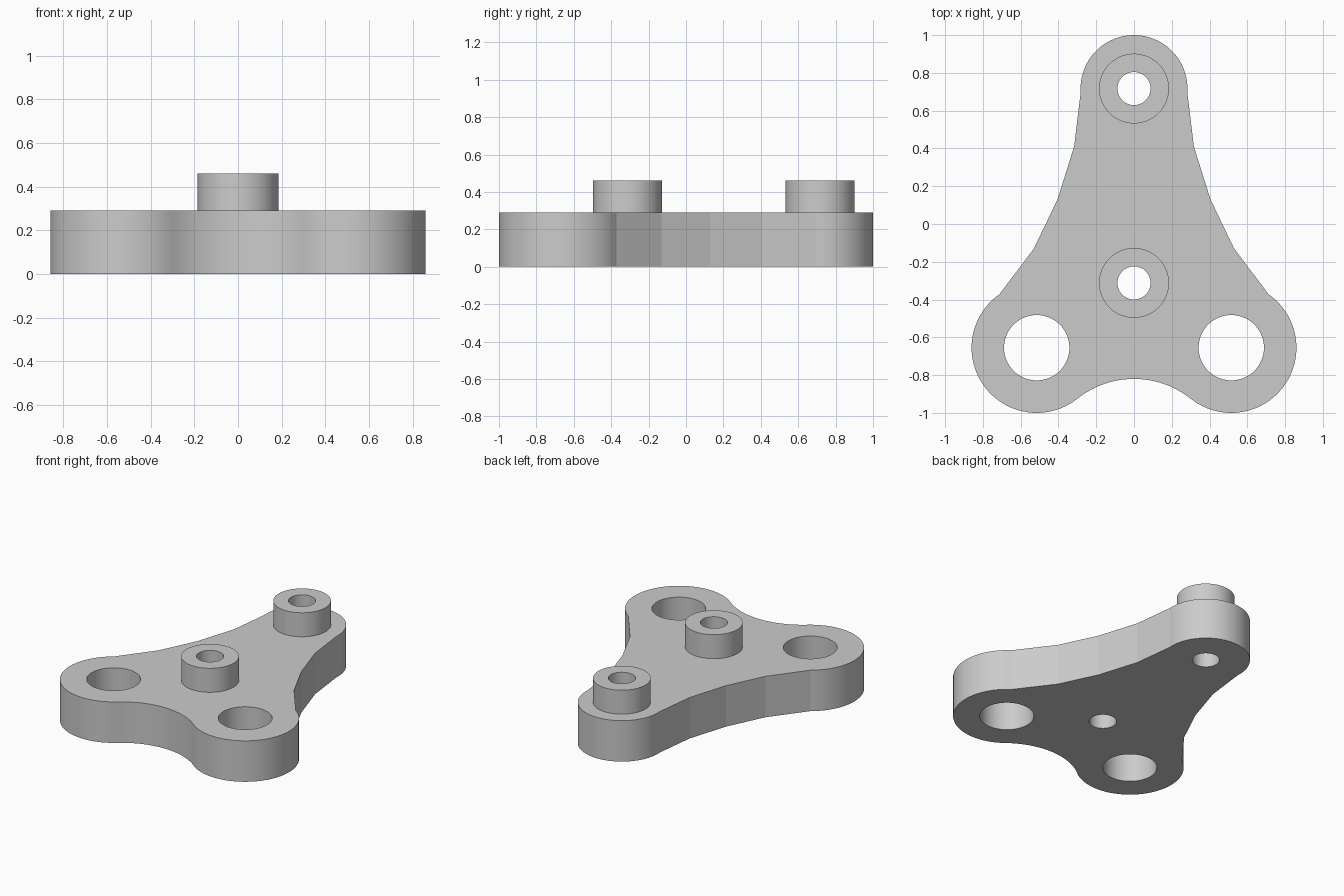
import bpy, bmesh, math

cube = bpy.data.objects.get("Cube")
if cube:
    bpy.data.objects.remove(cube)

GREY = (0.6, 0.6, 0.6, 1.0)
mat = bpy.data.materials.new("plain grey")
mat.use_nodes = True
mat.diffuse_color = GREY
mat.node_tree.nodes["Principled BSDF"].inputs["Base Color"].default_value = GREY

PLATE_TOP, BOSS_TOP = 0.29, 0.46
BORE_R, BOSS_R, HOLE_R = 0.0875, 0.185, 0.173


def arc(cx, cy, r, a0, a1, n):
    """Points on an arc, both ends included, angles in degrees."""
    angles = [math.radians(a0 + (a1 - a0) * i / n) for i in range(n + 1)]
    return [(cx + r * math.cos(a), cy + r * math.sin(a)) for a in angles]


def circle(cx, cy, r, n=64):
    return arc(cx, cy, r, 0, 360, n)[:-1]


def solid(name, loops, z0, z1):
    """Extrude an outline (first loop) with holes (other loops) from z0 to z1."""
    bm = bmesh.new()
    caps = {z0: [], z1: []}
    for loop in loops:
        rings = []
        for z in (z0, z1):
            ring = [bm.verts.new((x, y, z)) for x, y in loop]
            caps[z] += [bm.edges.new((ring[i - 1], ring[i])) for i in range(len(ring))]
            rings.append(ring)
        low, high = rings
        for i in range(len(loop)):
            bm.faces.new((low[i - 1], low[i], high[i], high[i - 1]))
    for edges in caps.values():
        bmesh.ops.triangle_fill(bm, edges=edges, use_beauty=True, normal=(0, 0, 1))
    bmesh.ops.recalc_face_normals(bm, faces=bm.faces)
    mesh = bpy.data.meshes.new(name)
    bm.to_mesh(mesh)
    bm.free()
    mesh.materials.append(mat)
    obj = bpy.data.objects.new(name, mesh)
    bpy.context.collection.objects.link(obj)
    bpy.ops.object.select_all(action='DESELECT')
    obj.select_set(True)
    bpy.context.view_layer.objects.active = obj
    bpy.ops.object.shade_smooth_by_angle(angle=math.radians(8))
    return obj


# Right half of the outline, from the front notch round to the rear tip
half = arc(0, -1.302, 0.482, 90, 51.5, 10)                 # concave front notch
half += arc(0.515, -0.655, 0.345, -128.5, 55, 44)[1:]      # large round lobe
half += [(0.53, -0.13), (0.405, 0.13), (0.317, 0.41)]      # faceted waist
half += arc(0, 0.717, 0.283, -4, 90, 22)                   # rear lobe
outline = half + [(-x, y) for x, y in reversed(half[1:-1])]

# Plate with two large holes and two small bores
boss_centres = {"rear_boss": (0, 0.717), "centre_boss": (0, -0.312)}
holes = [circle(s * 0.515, -0.655, HOLE_R) for s in (-1, 1)]
bores = [circle(x, y, BORE_R) for x, y in boss_centres.values()]
solid("plate", [outline] + holes + bores, 0, PLATE_TOP)

# Raised round bosses, bored through
for name, (x, y) in boss_centres.items():
    solid(name, [circle(x, y, BOSS_R), circle(x, y, BORE_R)], PLATE_TOP, BOSS_TOP)
